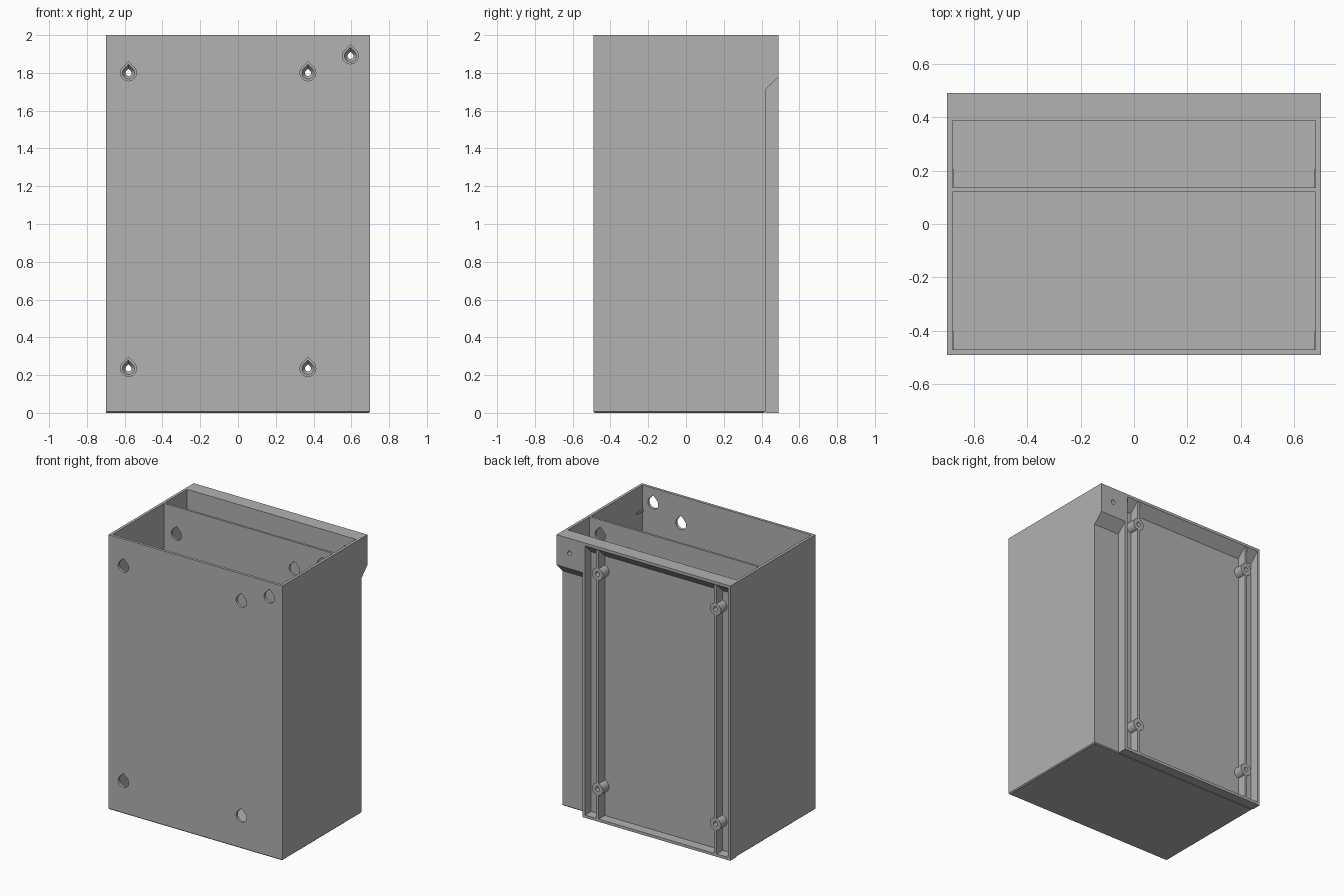
import bpy, bmesh, math
from mathutils import Matrix

cube = bpy.data.objects.get("Cube")
if cube:
    bpy.data.objects.remove(cube, do_unlink=True)

grey = bpy.data.materials.new("plain grey")
grey.use_nodes = True
COLOUR = (0.445, 0.445, 0.445, 1)
grey.diffuse_color = COLOUR
grey.node_tree.nodes["Principled BSDF"].inputs["Base Color"].default_value = COLOUR

W, FRONT, WALL_Y, BACK, T = 0.70, -0.49, 0.42, 0.49, 0.02
FRAME_X = 0.49
RAILS = (-0.58, 0.37)
HOLES = [(x, z) for x in RAILS for z in (0.235, 1.8)] + [(0.595, 1.89)]


def finish(name, bm):
    bmesh.ops.recalc_face_normals(bm, faces=bm.faces)
    mesh = bpy.data.meshes.new(name)
    bm.to_mesh(mesh)
    bm.free()
    mesh.materials.append(grey)
    ob = bpy.data.objects.new(name, mesh)
    bpy.context.collection.objects.link(ob)
    return ob


def add_box(bm, x0, x1, y0, y1, z0, z1):
    place = Matrix.Translation(((x0 + x1) / 2, (y0 + y1) / 2, (z0 + z1) / 2))
    size = Matrix.Diagonal((x1 - x0, y1 - y0, z1 - z0, 1))
    bmesh.ops.create_cube(bm, size=1, matrix=place @ size)


def boxes(name, *specs):
    bm = bmesh.new()
    for s in specs:
        add_box(bm, *s)
    return finish(name, bm)


def loft(bm, a, b):
    """Close a solid between two matching outlines."""
    a, b = [[bm.verts.new(p) for p in ring] for ring in (a, b)]
    bm.faces.new(a)
    bm.faces.new(b[::-1])
    for i in range(len(a)):
        j = (i + 1) % len(a)
        bm.faces.new((a[i], b[i], b[j], a[j]))


def teardrop(x, y, z, r, steps=24):
    """Round outline with a 45 degree point on top."""
    ring = [(x, y, z + r * math.sqrt(2))]
    for i in range(steps + 1):
        t = math.radians(135 + 270 * i / steps)
        ring.append((x + r * math.cos(t), y, z + r * math.sin(t)))
    return ring


def drills(name, y0, r0, y1, r1):
    bm = bmesh.new()
    for x, z in HOLES:
        loft(bm, teardrop(x, y0, z, r0), teardrop(x, y1, z, r1))
    return finish(name, bm)


def header(name, x0, x1, z_edge):
    """Top lip with a sloped underside."""
    depth = BACK - WALL_Y
    outline = [(WALL_Y, 2), (BACK, 2), (BACK, z_edge), (WALL_Y, z_edge - depth)]
    bm = bmesh.new()
    loft(bm, [(x0, y, z) for y, z in outline], [(x1, y, z) for y, z in outline])
    return finish(name, bm)


def cut(ob, *cutters):
    bpy.context.view_layer.objects.active = ob
    for c in cutters:
        mod = ob.modifiers.new(c.name, 'BOOLEAN')
        mod.operation, mod.solver, mod.object = 'DIFFERENCE', 'EXACT', c
        bpy.ops.object.modifier_apply(modifier=mod.name)


# Main box with a fine chamfer round its base
bm = bmesh.new()
add_box(bm, -W, W, FRONT, WALL_Y, 0, 2)
base = [e for e in bm.edges if all(v.co.z < 0.01 for v in e.verts)]
bmesh.ops.bevel(bm, geom=base, offset=0.007, segments=1, affect='EDGES')
body = finish("box_body", bm)

# Temporary cutters: two compartments, wall holes and screw bores
cavities = boxes("compartment_cutter",
                 (-W + T, W - T, FRONT + T, 0.12, T, 2.1),
                 (-W + T, W - T, 0.136, 0.387, T, 2.1))
access = drills("access_hole_cutter", -0.6, 0.042, 0.25, 0.042)
sinks = drills("countersink_cutter", 0.38, 0.036, 0.415, 0.016)
bores = drills("bore_cutter", 0.3, 0.016, 0.6, 0.016)
cut(body, cavities, access, sinks, bores)

# Top lip: deep block beside the frame, shallow strip above it
block = header("corner_block", FRAME_X, W, 1.78)
cut(block, bores)
header("frame_top", -W, FRAME_X, 1.98)

# Rear frame walls
boxes("frame_walls",
      (-W, -W + T, WALL_Y, BACK, 0, 1.98),
      (FRAME_X - T, FRAME_X, WALL_Y, BACK, 0, 1.98),
      (-W + T, FRAME_X - T, WALL_Y, BACK, 0, T))

# Rear ribs and screw bosses
for side, x in zip(("right", "left"), RAILS):
    rib = boxes(side + "_rib", (x - T / 2, x + T / 2, WALL_Y, BACK, T, 1.975))
    cut(rib, bores)
    for level, z in (("lower", 0.235), ("upper", 1.8)):
        bm = bmesh.new()
        place = Matrix.Translation((x, (WALL_Y + BACK) / 2, z)) @ Matrix.Rotation(math.pi / 2, 4, 'X')
        bmesh.ops.create_cone(bm, cap_ends=True, segments=32, radius1=0.044, radius2=0.044,
                              depth=BACK - WALL_Y, matrix=place)
        cut(finish(f"{side}_{level}_boss", bm), bores)

# Small catches on the inner side walls
for s, side in ((-1, "right"), (1, "left")):
    xs = sorted((s * (W - T), s * (W - T - 0.007)))
    boxes(side + "_catches", *[(*xs, y, y + 0.068, 1.81, 1.825) for y in (FRONT + T, 0.136)])

for c in (cavities, access, sinks, bores):
    bpy.data.objects.remove(c, do_unlink=True)
